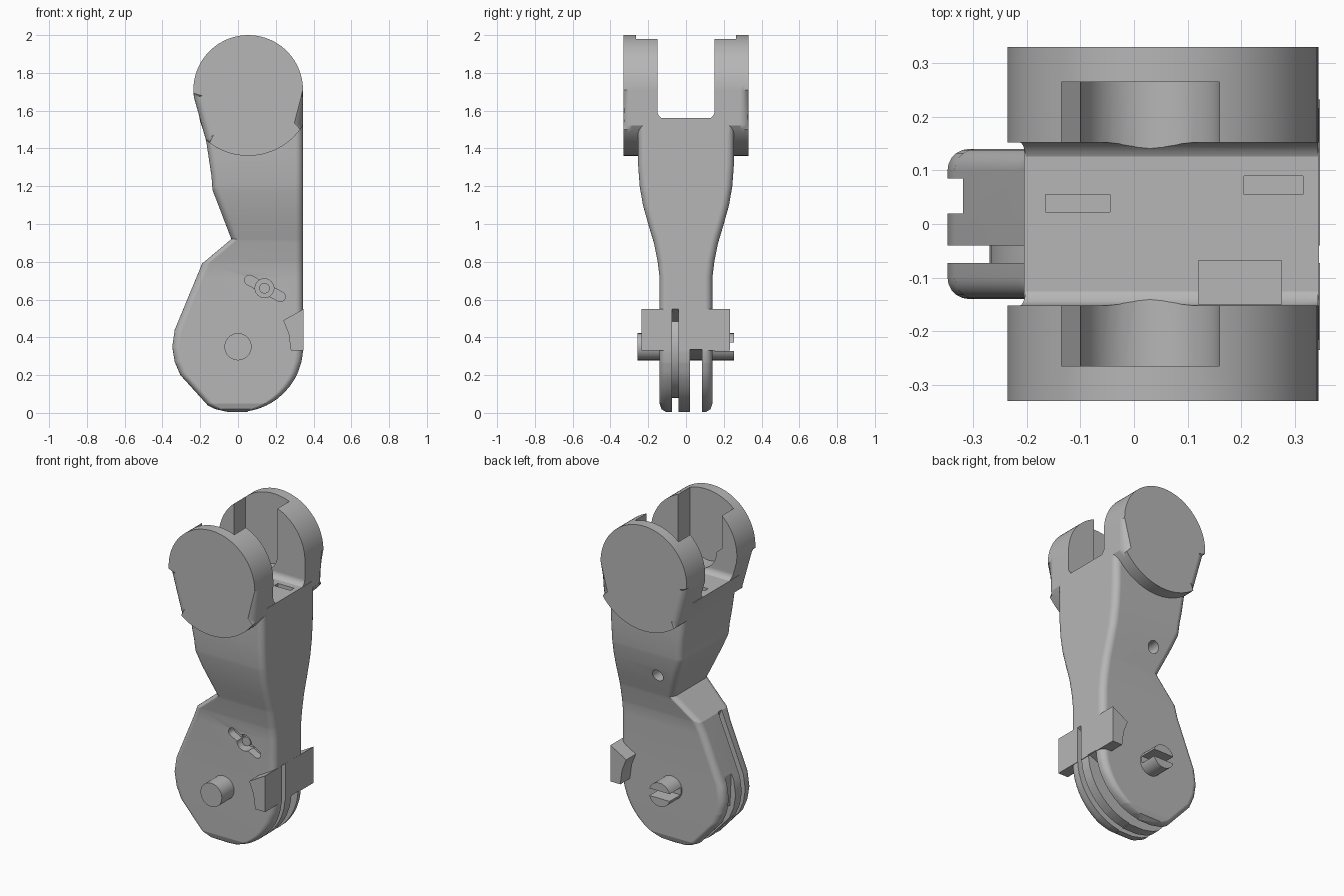
import bpy, bmesh
from math import sin, cos, pi, radians, sqrt
from mathutils import Matrix

if "Cube" in bpy.data.objects:
    bpy.data.objects.remove(bpy.data.objects["Cube"])

grey = bpy.data.materials.new("plain_grey")
grey.use_nodes = True
colour = (0.47, 0.47, 0.47, 1)
grey.diffuse_color = colour
grey.node_tree.nodes["Principled BSDF"].inputs["Base Color"].default_value = colour


def finish(bm, name):
    bmesh.ops.recalc_face_normals(bm, faces=bm.faces)
    mesh = bpy.data.meshes.new(name)
    bm.to_mesh(mesh)
    bm.free()
    mesh.materials.append(grey)
    ob = bpy.data.objects.new(name, mesh)
    bpy.context.collection.objects.link(ob)
    return ob


def arc(cx, cz, r, a, b, n=24):
    angles = [radians(a + (b - a) * i / n) for i in range(n + 1)]
    return [(cx + r * cos(t), cz + r * sin(t)) for t in angles]


def prism(name, outline, y0, y1, bevel=0):
    """Extrude an x-z outline along y, optionally rounding both rims."""
    bm = bmesh.new()
    rings = [[bm.verts.new((x, y, z)) for x, z in outline] for y in (y0, y1)]
    n = len(outline)
    caps = [bm.faces.new(r) for r in rings]
    for i in range(n):
        j = (i + 1) % n
        bm.faces.new((rings[0][i], rings[0][j], rings[1][j], rings[1][i]))
    if bevel:
        rim = [e for f in caps for e in f.edges]
        bmesh.ops.bevel(bm, geom=rim, offset=bevel, segments=5,
                        profile=0.5, affect='EDGES')
    return finish(bm, name)


def box(name, x, y, z, bevel=0):
    bm = bmesh.new()
    bmesh.ops.create_cube(bm, size=1)
    size = [b - a for a, b in (x, y, z)]
    mid = [(a + b) / 2 for a, b in (x, y, z)]
    bmesh.ops.transform(bm, verts=bm.verts,
                        matrix=Matrix.Translation(mid) @ Matrix.Diagonal((*size, 1)))
    if bevel:
        along_x = [e for e in bm.edges
                   if abs(e.verts[0].co.x - e.verts[1].co.x) > size[0] / 2]
        bmesh.ops.bevel(bm, geom=along_x, offset=bevel, segments=5,
                        profile=0.5, affect='EDGES')
    return finish(bm, name)


def disc(name, x, z, r, y0, y1):
    return prism(name, arc(x, z, r, 0, 345, 23), y0, y1)


def combine(target, tool, operation='DIFFERENCE'):
    mod = target.modifiers.new("cut", 'BOOLEAN')
    mod.operation, mod.object, mod.solver = operation, tool, 'EXACT'
    bpy.context.view_layer.objects.active = target
    bpy.ops.object.modifier_apply(modifier=mod.name)
    bpy.data.objects.remove(tool)


def lerp(table, z):
    for (z0, a), (z1, b) in zip(table, table[1:]):
        if z <= z1:
            return a + (b - a) * max(0, z - z0) / (z1 - z0)
    return table[-1][1]


# Shank: rounded rectangles stacked along z
left_edge = [(0.004, -0.05), (0.02, -0.12), (0.04, -0.16), (0.2, -0.305),
             (0.27, -0.335), (0.35, -0.348), (0.44, -0.335), (0.79, -0.19),
             (0.92, -0.035), (1.18, -0.135), (1.25, -0.14), (1.45, -0.17),
             (1.56, -0.205)]
half_width = [(0.004, 0.105), (0.02, 0.13), (0.05, 0.14), (0.72, 0.14),
              (0.8, 0.15), (0.9, 0.17), (1.0, 0.2), (1.1, 0.228),
              (1.2, 0.245), (1.32, 0.254), (1.56, 0.255)]


def right_edge(z):
    return 0.345 if z > 0.35 else sqrt(max(0.0025, 0.345**2 - (0.35 - z)**2))


levels = {round(z, 3) for z, _ in left_edge + half_width}
levels |= {round(0.35 - 0.345 * cos(i * pi / 24), 3) for i in range(1, 13)}
bm = bmesh.new()
rings = []
for z in sorted(levels):
    x0, x1, w, r = lerp(left_edge, z), right_edge(z), lerp(half_width, z), 0.04
    ring = []
    corners = [(x1 - r, w - r), (x0 + r, w - r), (x0 + r, r - w), (x1 - r, r - w)]
    for k, (cx, cy) in enumerate(corners):
        for i in range(6):
            t = (k + i / 5) * pi / 2
            ring.append(bm.verts.new((cx + r * cos(t), cy + r * sin(t), z)))
    rings.append(ring)
for a, b in zip(rings, rings[1:]):
    for i in range(len(a)):
        j = (i + 1) % len(a)
        bm.faces.new((a[i], a[j], b[j], b[i]))
bm.faces.new(rings[0])
bm.faces.new(rings[-1])
shank = finish(bm, "finger_segment")

# Fork head with round top and curved lower lip
head_outline = (arc(0.054, 1.71, 0.29, 0, 188, 40)
                + arc(0.054, 1.702, 0.341, 229, 328, 24))
head = prism("fork_head", head_outline, -0.33, 0.33, 0.045)
combine(head, box("fork_gap", (-1, 1), (-0.152, 0.152), (1.557, 2.3), 0.04))

# Channels inside both fork cheeks
for side in (-1, 1):
    lo, hi = sorted((side * 0.1, side * 0.265))
    channel = arc(0.03, 1.7, 0.13, 180, 360, 16)
    channel += [(0.16, 2.2), (-0.135, 2.2), (-0.135, 1.73)]
    combine(head, prism("cheek_channel", channel, lo, hi))
combine(shank, head, 'UNION')

# Pits in the fork floor
for x, y in (((-0.165, -0.045), (0.022, 0.055)),
             ((0.205, 0.315), (0.055, 0.09)),
             ((0.12, 0.275), (-0.15, -0.068))):
    combine(shank, box("floor_pit", x, y, (1.48, 1.65)))

# Side ears near the knuckle
ear = [(0.347, 0.55), (0.24, 0.49), (0.268, 0.42), (0.28, 0.33), (0.347, 0.33)]
combine(shank, prism("ears", ear, -0.235, 0.232), 'UNION')

# Thin groove around the knuckle and wide slot below it
groove = arc(0, 0.35, 0.52, 113, 390, 48) + arc(0, 0.35, 0.27, 390, 113, 48)
combine(shank, prism("rim_groove", groove, -0.073, -0.04))
slot = [(-0.6, 0.5), (-0.32, 0.5), (-0.31, 0.28), (0.2, 0.28), (0.33, 0.335),
        (0.6, 0.335), (0.6, -0.1), (-0.6, -0.1)]
combine(shank, prism("wide_slot", slot, 0.02, 0.085))

# Slanted screw pit on the front, round hole at the back of the waist
tilt = -28
pit = (arc(0.225, 0.615, 0.026, tilt - 90, tilt + 90, 8)
       + arc(0.06, 0.703, 0.026, tilt + 90, tilt + 270, 8))
combine(shank, prism("long_pit", pit, -0.3, -0.09))
combine(shank, disc("round_pit", 0.14, 0.66, 0.05, -0.3, -0.07))
combine(shank, disc("waist_hole", 0.04, 1.05, 0.036, 0.08, 0.4))
screw = disc("screw", 0.14, 0.66, 0.028, -0.12, -0.05)

# Pivot pin with a split rear end
pin = disc("pivot_pin", 0, 0.35, 0.072, -0.258, 0.255)
combine(pin, box("pin_split", (-0.2, 0.2), (0.15, 0.4), (0.328, 0.372)))

# Smooth shading with crisp edges
for ob in (shank, screw, pin):
    bpy.ops.object.select_all(action='DESELECT')
    ob.select_set(True)
    bpy.context.view_layer.objects.active = ob
    bpy.ops.object.shade_smooth_by_angle(angle=radians(25))
    normals = ob.modifiers.new("even_normals", 'WEIGHTED_NORMAL')
    normals.keep_sharp = True
